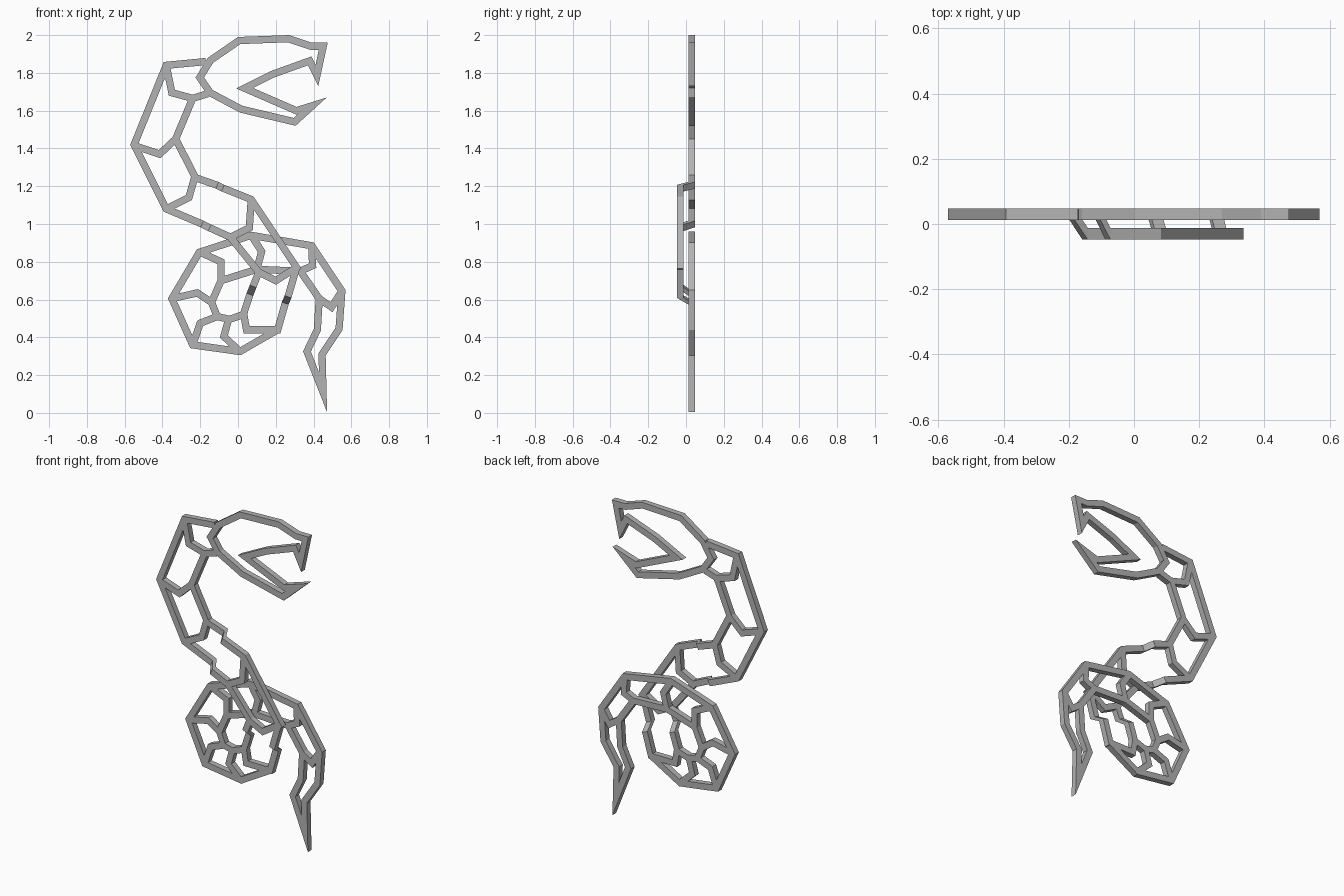
import bpy
import bmesh
from mathutils import Vector

old = bpy.data.objects.get("Cube")
if old:
    bpy.data.objects.remove(old)

grey = bpy.data.materials.new("light grey")
grey.use_nodes = True
colour = (0.45, 0.45, 0.45, 1)
grey.diffuse_color = colour
grey.node_tree.nodes["Principled BSDF"].inputs["Base Color"].default_value = colour

UNIT = 0.01            # paths are drawn in hundredths
WIDTH = 0.038          # bar width in the drawing plane
HALF_DEPTH = 0.018     # half the bar thickness
BACK, FRONT = 0.03, -0.03


def side_vector(pts, i, closed):
    """Mitred left-hand offset for a bar of unit half width."""
    n = len(pts)
    dirs = []
    if closed or i > 0:
        dirs.append((pts[i] - pts[i - 1]).normalized())
    if closed or i < n - 1:
        dirs.append((pts[(i + 1) % n] - pts[i]).normalized())
    normals = [Vector((-d.y, d.x)) for d in dirs]
    mitre = (normals[0] + normals[-1]).normalized()
    return mitre / mitre.dot(normals[0])


def bar(name, path, closed=False, front=(), inset=False):
    """Square bar along a path; points indexed in front lie on the front layer.
    With inset, the path is the clockwise outer edge instead of the middle."""
    pts = [Vector(p) * UNIT for p in path]
    left, right = (0, -WIDTH) if inset else (WIDTH / 2, -WIDTH / 2)
    bm = bmesh.new()
    rings = []
    for i, p in enumerate(pts):
        y = FRONT if i in front else BACK
        side = side_vector(pts, i, closed)
        corners = ((left, -1), (right, -1), (right, 1), (left, 1))
        ring = []
        for offset, depth in corners:
            q = p + side * offset
            ring.append(bm.verts.new((q.x, y + depth * HALF_DEPTH, q.y)))
        rings.append(ring)
    pairs = list(zip(rings, rings[1:]))
    if closed:
        pairs.append((rings[-1], rings[0]))
    else:
        bm.faces.new(rings[0])
        bm.faces.new(rings[-1])
    for a, b in pairs:
        for k in range(4):
            m = (k + 1) % 4
            bm.faces.new((a[k], a[m], b[m], b[k]))
    bmesh.ops.recalc_face_normals(bm, faces=bm.faces[:])
    mesh = bpy.data.meshes.new(name)
    bm.to_mesh(mesh)
    bm.free()
    mesh.materials.append(grey)
    obj = bpy.data.objects.new(name, mesh)
    bpy.context.collection.objects.link(obj)
    return obj


# Head with open mouth, fang and pointed lower jaw
bar("head_outline", [
    (-16, 188), (0, 199), (27, 200), (39, 196), (47.5, 196), (42.5, 173),
    (37, 184), (19, 177.5), (8, 172), (31, 162), (47, 167), (30.5, 152),
    (1, 159), (-16, 168), (-22.5, 177.5)], closed=True, inset=True)

# Neck and body, stepping forward to cross over the coil
bar("body_outline", [
    (-17, 186), (-38, 184), (-55, 142), (-38, 108), (-19, 100), (-15, 98),
    (-4, 93), (11, 74.5), (20, 70), (31, 77), (7, 113), (-8, 119),
    (-11, 120.5), (-22.5, 124.5), (-33, 145), (-24, 166.5), (-16, 169)],
    front=range(5, 12))

# Body end that dips back behind to meet the coil
bar("crossing_outline", [
    (11, 74.5), (8, 67), (6.3, 62.7), (3, 52.5), (4.5, 44), (21, 44),
    (25, 58), (26.5, 61.5), (31, 77)], front=(0, 1, 7, 8))

# Coil and pointed tail
bar("coil_and_tail_outline", [
    (21, 44), (1, 32.5), (-24, 36), (-35, 60.5), (-20.5, 85), (7, 94),
    (39, 88.5), (55, 64.5), (53.5, 44.5), (44.5, 31), (45, 11),
    (36.5, 32.5), (42, 44), (43, 60.5), (33, 75), (10, 76), (-9, 70),
    (-14, 58.5), (-11, 51), (-4.5, 49.5), (4, 52.5)])

# Bent scale dividers
dividers = {
    "neck_divider": [
        [(-38, 184), (-35, 169.5), (-24, 166.5)],
        [(-55, 141.5), (-41.5, 137), (-33, 145)],
        [(-38, 108), (-26, 114), (-23, 124.5)]],
    "coil_divider": [
        [(-20, 85), (-9, 80), (-9, 70)],
        [(-35, 60.5), (-21.5, 63.5), (-14, 58.5)],
        [(-24, 36), (-20, 47.5), (-11, 51)],
        [(1, 32.5), (-7.5, 40.5), (-5, 49.5)],
        [(7, 94), (12.5, 85.5), (10, 76)]],
    "tail_divider": [
        [(39, 88.5), (39.5, 78), (33, 75)],
        [(55, 64.5), (49.5, 56), (43, 60.5)]],
}
for label, paths in dividers.items():
    for number, path in enumerate(paths, 1):
        bar(f"{label}_{number}", path)
bar("front_divider", [(7, 113), (6, 98), (-4, 93)], front=range(3))
